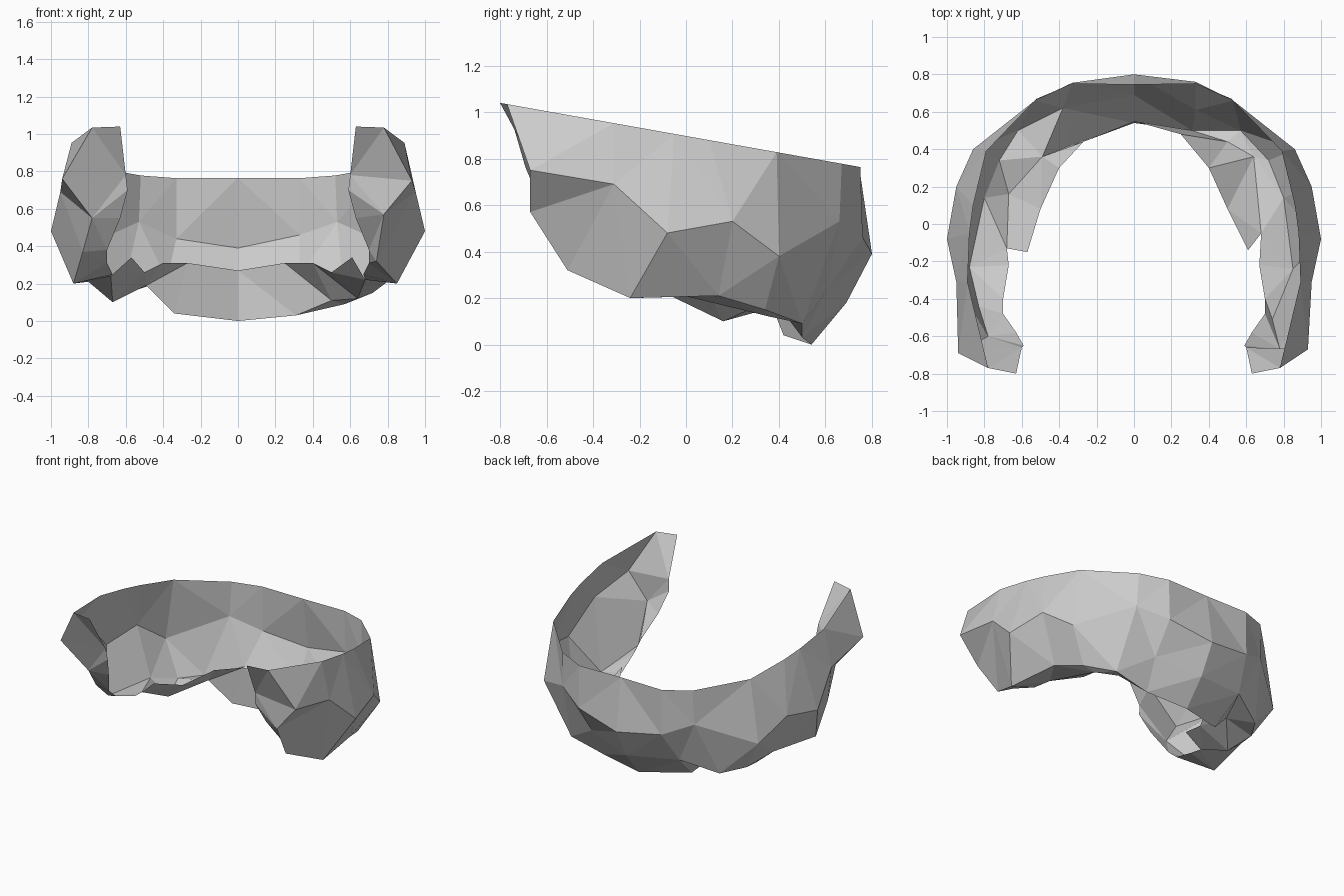
import bpy, bmesh

# Rails of the shell, each running from the back centre to the right front end.
# The top rim lies in one slanted plane, so only x and y are needed.
rim_xy = [(0, .745), (.33, .75), (.52, .67), (.79, .39), (.86, .10),
          (.88, -.05), (.89, -.31), (.78, -.77), (.63, -.80)]
rim = [(x, y, .897 - .178 * y) for x, y in rim_xy]
bulge = [(0, .80, .39), (.33, .76, .46), (.53, .66, .53), (.86, .40, .38), (.95, .20, .53),
         (1.0, -.08, .48), (.95, -.31, .69), (.93, -.67, .75), (.60, -.66, .78)]
lower = [(0, .69, .18), (.33, .61, .24), (.57, .50, .09), (.72, .34, .15), (.80, .14, .21),
         (.85, -.24, .20), (.74, -.51, .32), (.78, -.67, .57), (.59, -.65, .70)]
hem = [(0, .54, 0), (.31, .50, .03), (.50, .44, .11), (.64, .36, .12), (.68, -.05, .22),
       (.67, -.22, .25), (.70, -.40, .31), (.70, -.48, .38), (.63, -.58, .55)]
flap = [(0, .55, .27), (.25, .48, .31), (.40, .30, .31), (.50, .08, .26), (.61, -.14, .34)]

# Where the left side hangs differently: (rail, index) -> point, x still positive
left_changes = {(1, 1): (.33, .755, .44), (1, 7): (.94, -.69, .76),
                (2, 1): (.38, .62, .22), (2, 2): (.62, .50, .14), (2, 5): (.88, -.23, .20),
                (2, 6): (.83, -.44, .37), (2, 7): (.78, -.60, .55),
                (3, 1): (.34, .42, .04), (3, 2): (.49, .36, .19), (3, 3): (.67, .16, .10),
                (3, 4): (.68, -.13, .24), (4, 1): (.27, .44, .31), (4, 4): (.57, -.15, .34)}


def loft(bm, rails, side):
    """Skin neighbouring rails of one side with flat faces."""
    rows = [[bm.verts.new((x * side, y, z)) for x, y, z in r] for r in rails]
    for a, b in zip(rows, rows[1:]):
        for i in range(min(len(a), len(b)) - 1):
            bm.faces.new((a[i], b[i], b[i + 1], a[i + 1]))


# Open-topped curved shell with an inward-folded inner flap
right = [rim, bulge, lower, hem, flap]
left = [[left_changes.get((r, i), p) for i, p in enumerate(rail)] for r, rail in enumerate(right)]
bm = bmesh.new()
loft(bm, right, 1)
loft(bm, left, -1)
bmesh.ops.remove_doubles(bm, verts=bm.verts[:], dist=.001)
bmesh.ops.triangulate(bm, faces=bm.faces[:], quad_method='SHORT_EDGE')
bmesh.ops.recalc_face_normals(bm, faces=bm.faces[:])
mesh = bpy.data.meshes.new("beard_shell")
bm.to_mesh(mesh)
bm.free()
bpy.context.collection.objects.link(bpy.data.objects.new("beard_shell", mesh))
